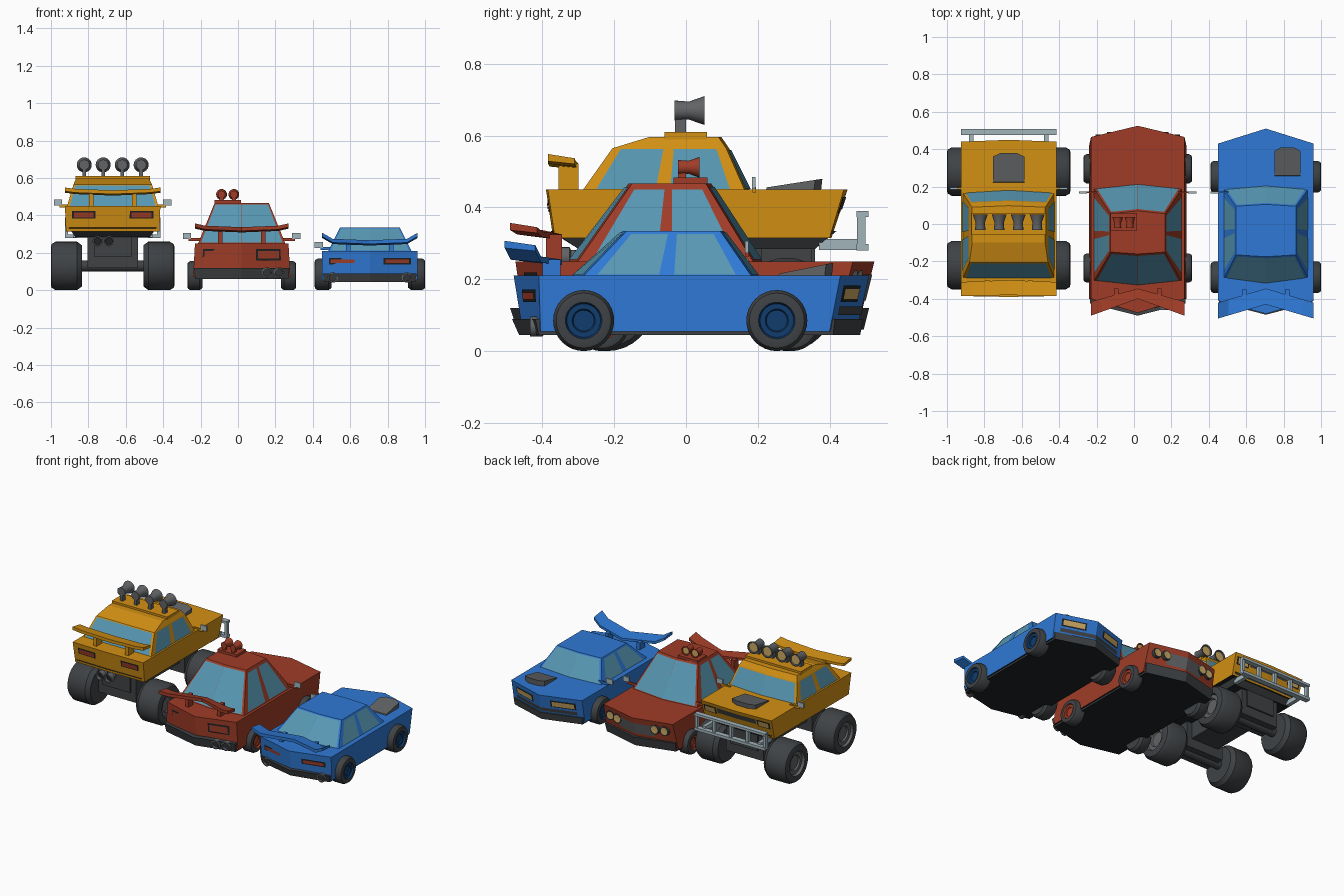
import bpy, bmesh, math

if "Cube" in bpy.data.objects:
    bpy.data.objects.remove(bpy.data.objects["Cube"])

def mat(name, r, g, b):
    m = bpy.data.materials.new(name)
    m.diffuse_color = (r, g, b, 1)
    m.use_nodes = True
    m.node_tree.nodes["Principled BSDF"].inputs["Base Color"].default_value = m.diffuse_color
    return m

BLUE = mat("blue_paint", 0.028, 0.19, 0.66)
NAVY = mat("navy_rim", 0.005, 0.045, 0.15)
RED = mat("red_paint", 0.35, 0.046, 0.02)
YELLOW = mat("yellow_paint", 0.65, 0.28, 0.007)
GLASS = mat("window_glass", 0.095, 0.31, 0.45)
TYRE = mat("dark_rubber", 0.05, 0.055, 0.06)
BLACK = mat("black_underside", 0.014, 0.016, 0.018)
GREY = mat("grey_metal", 0.12, 0.125, 0.13)
PALE = mat("pale_metal", 0.36, 0.46, 0.5)
LAMP = mat("lamp_lens", 0.62, 0.4, 0.12)
cx = 0.0  # centre of the car being built

def mesh(name, verts, faces, mats, idx=None, smooth=False, fix=True):
    me = bpy.data.meshes.new(name)
    me.from_pydata([(x + cx, y, z) for x, y, z in verts], [], faces)
    for m in mats:
        me.materials.append(m)
    if idx:
        me.polygons.foreach_set("material_index", idx)
    bm = bmesh.new()
    bm.from_mesh(me)
    if fix:
        bmesh.ops.recalc_face_normals(bm, faces=bm.faces)
    for f in bm.faces:
        f.smooth = smooth
    bm.to_mesh(me)
    bm.free()
    if smooth:
        me.set_sharp_from_angle(angle=math.radians(35))
    ob = bpy.data.objects.new(name, me)
    bpy.context.collection.objects.link(ob)
    return ob

def box(name, x0, x1, y0, y1, z0, z1, m):
    v = [(x, y, z) for z in (z0, z1) for x, y in ((x0, y0), (x1, y0), (x1, y1), (x0, y1))]
    f = [(3, 2, 1, 0), (4, 5, 6, 7)] + [(i, (i + 1) % 4, (i + 1) % 4 + 4, i + 4) for i in range(4)]
    return mesh(name, v, f, [m])

def ring(z, hw, yr, yrc, yf, yfc):
    """Six-point plan outline with pointed nose and tail."""
    return [(-hw, yr, z), (0, yrc, z), (hw, yr, z), (hw, yf, z), (0, yfc, z), (-hw, yf, z)]

def loft(name, rings, m, under=None):
    n = len(rings[0])
    v = [p for r in rings for p in r]
    f = [tuple(reversed(range(n))), tuple(range(len(v) - n, len(v)))]
    for k in range(len(rings) - 1):
        f += [(k*n + i, k*n + (i + 1) % n, k*n + n + (i + 1) % n, k*n + n + i) for i in range(n)]
    return mesh(name, v, f, [m, under or m], [1] + [0] * (len(f) - 1))

def panes(name, lo, hi, faces, u0, u1, v0, v1, m, off=0.003):
    """Thin plates on a mirrored pair of loft faces; u runs from the corner / rear."""
    for k, i in enumerate(faces):
        j = (i + 1) % 6
        a, b, c, d = lo[i], lo[j], hi[j], hi[i]
        us = (u0, u1) if k == 0 else (1 - u1, 1 - u0)
        def at(u, v):
            return [(a[q]*(1-u) + b[q]*u)*(1-v) + (d[q]*(1-u) + c[q]*u)*v for q in range(3)]
        P = [at(us[0], v0), at(us[1], v0), at(us[1], v1), at(us[0], v1)]
        e1 = [P[1][q] - P[0][q] for q in range(3)]
        e2 = [P[3][q] - P[0][q] for q in range(3)]
        n = [e1[1]*e2[2] - e1[2]*e2[1], e1[2]*e2[0] - e1[0]*e2[2], e1[0]*e2[1] - e1[1]*e2[0]]
        L = math.sqrt(sum(t*t for t in n))
        mesh(name, [[p[q] + n[q]/L*off for q in range(3)] for p in P], [(0, 1, 2, 3)], [m], fix=False)

REAR, FRONT, SIDE = (0, 1), (3, 4), (2, 5)

def lathe(name, prof, loc, axis, mats, idx, seg=24):
    """Revolve (radius, offset) points about the x or y axis."""
    v, f, ids = [], [], []
    for r, t in prof:
        for s in range(seg):
            a = 2 * math.pi * s / seg
            p, q = r * math.cos(a), r * math.sin(a)
            d = (t, p, q) if axis == 'x' else (p, t, q)
            v.append([loc[i] + d[i] for i in range(3)])
    for k in range(len(prof) - 1):
        for s in range(seg):
            e = (s + 1) % seg
            f.append((k*seg + s, k*seg + e, k*seg + seg + e, k*seg + seg + s))
            ids.append(idx[k])
    f += [tuple(range(seg)), tuple(range(len(v) - seg, len(v)))]
    ids += [idx[0], idx[-1]]
    return mesh(name, v, f, mats, ids, True)

def wheels(r, outer, w, ys, rim):
    for s in (-1, 1):
        for y in ys:
            prof = [(r*.5, -w), (r*.85, -w), (r, -w + r*.2), (r, -r*.2), (r*.9, -r*.03), (r*.8, 0), (r*.6, 0),
                    (r*.55, -r*.12), (r*.38, -r*.12), (r*.34, -r*.2), (r*.05, -r*.2)]
            lathe("wheel", [(a, s*t) for a, t in prof], (s*outer, y, r), 'x',
                  [TYRE, rim], [0]*6 + [1]*4, 32)

def roof_lamp(x, z, k, m, base):
    prof = [(.005, -.035), (.028, -.035), (.025, .005), (.04, .048), (.033, .048), (.03, .042), (.002, .042)]
    lathe("roof_lamp", [(r*k, t*k) for r, t in prof], (x, .003, z), 'y', [m, LAMP], [0]*5 + [1])
    box("lamp_stem", x - .01, x + .01, -.03*k, 0, base, z, m)

def exhaust(x, y, z, r):
    lathe("exhaust", [(.002, .05), (r*.6, .05), (r*.7, -.02), (r, -.025), (r, -.06), (r*.75, -.06), (r*.7, -.04), (.002, -.04)],
          (x, y + .06, z), 'y', [GREY, BLACK], [0]*6 + [1], 16)

def wing(m, hw, zc, ze, front, back, belt, post):
    """Rear wing swept back and up at the tips, on two posts."""
    secs = []
    for x in (-1, -.78, 0, .78, 1):
        a = abs(x)
        z = ze if a == 1 else zc + .01*a
        yf, yr = front[0] + (front[1] - front[0])*a, back[0] + (back[1] - back[0])*a
        secs.append([(x*hw, yf, z - .016), (x*hw, yf, z), (x*hw, yr, z + .012), (x*hw, yr, z - .008)])
    loft("rear_wing", secs, m)
    for s in (-.115, .115):
        box("wing_post", s - .012, s + .012, post[0], post[1], belt - .01, zc, m)

def scoop(x, y0, y1, hw, z, h):
    """Hood scoop, a wedge rising to the front."""
    plan = [(-hw, y0), (hw, y0), (hw, y1 - .02), (hw*.5, y1), (-hw*.5, y1), (-hw, y1 - .02)]
    top = [(x + a, b, z + .006 + h*(b - y0)/(y1 - y0)) for a, b in plan]
    loft("hood_scoop", [[(x + a, b - .004, z - .005) for a, b in plan], top], GREY)

def mirror(s, x, y, z, m):
    box("mirror_arm", *sorted((s*(x - .07), s*x)), y - .005, y + .005, z - .025, z - .01, m)
    box("mirror_glass", *sorted((s*(x - .015), s*(x + .03))), y - .006, y + .004, z - .015, z + .018, PALE)

def car(m, body, cabin, bumper, glass_top=.92):
    loft("car_body", body, m, BLACK)
    loft("bumper_and_floor", bumper, TYRE, BLACK)
    loft("cabin", cabin, m)
    lo, hi = cabin[0], cabin[1]
    panes("side_window", lo, hi, SIDE, .08, .45, .05, glass_top, GLASS)
    panes("side_window", lo, hi, SIDE, .54, .91, .05, glass_top, GLASS)
    panes("windscreen", lo, hi, FRONT, .06, 1, .04, .95, GLASS)
    panes("rear_window", lo, hi, REAR, .06, 1, .04, .95, GLASS)

def lights(name, b, faces, u0, u1, v0, v1, m):
    panes(name + "_frame", b[0], b[1], faces, u0 - .04, u1 + .04, v0 - .05, v1 + .05, BLACK, .002)
    panes(name, b[0], b[1], faces, u0, u1, v0, v1, m, .005)

# Blue low sports car
cx = 0.705
b = [ring(.055, .255, -.405, -.455, .40, .475), ring(.21, .255, -.41, -.48, .43, .51)]
car(BLUE, b, [ring(.205, .225, -.29, -.32, .185, .205), ring(.335, .16, -.165, -.175, .095, .105)],
    [ring(.045, .245, -.41, -.465, .41, .485), ring(.09, .25, -.42, -.485, .415, .495)])
lights("tail_light", b, REAR, .18, .68, .58, .7, RED)
lights("headlight", b, FRONT, .2, .72, .58, .78, LAMP)
panes("grille", b[0], b[1], FRONT, .15, 1, .3, .45, TYRE)
wheels(.085, .295, .09, (-.285, .253), NAVY)
wing(BLUE, .255, .255, .295, (-.345, -.42), (-.43, -.505), .21, (-.40, -.35))
scoop(.115, .26, .41, .07, .21, .03)
mirror(-1, .265, .17, .24, BLUE)
for s in (-.198, .198):
    exhaust(s, -.435, .068, .028)

# Red saloon
cx = 0.02
b = [ring(.07, .26, -.40, -.45, .42, .48), ring(.25, .25, -.40, -.475, .465, .525)]
car(RED, b, [ring(.245, .235, -.305, -.33, .19, .215), ring(.467, .145, -.15, -.16, .055, .07)],
    [ring(.06, .25, -.41, -.47, .43, .495), ring(.12, .255, -.425, -.49, .445, .51)])
lights("tail_light", b, REAR, .22, .66, .55, .78, RED)
panes("grille", b[0], b[1], FRONT, .5, 1, .4, .8, GREY)
for x in (-.195, -.135, .135, .195):
    y = .455 + .058*(1 - abs(x)/.255)
    lathe("headlight", [(.002, -.03), (.03, -.03), (.03, .012), (.023, .012), (.002, .01)],
          (x, y - .003, .195), 'y', [TYRE, LAMP], [0, 0, 0, 1], 20)
wheels(.078, .29, .08, (-.235, .295), RED)
wing(RED, .25, .325, .345, (-.345, -.415), (-.40, -.49), .25, (-.39, -.345))
for s in (-1, 1):
    mirror(s, .285, .17, .288, RED)
box("lamp_bar", -.145, -.005, -.035, .06, .462, .483, RED)
for x in (-.108, -.042):
    roof_lamp(x, .512, .72, RED, .475)
exhaust(.135, -.46, .095, .028)
exhaust(.2, -.445, .095, .028)

# Yellow monster truck
cx = -0.67
b = [ring(.315, .25, -.365, -.37, .40, .405), ring(.45, .255, -.385, -.39, .44, .45)]
car(YELLOW, b, [ring(.445, .245, -.29, -.29, .165, .18), ring(.565, .21, -.205, -.205, .112, .12),
                ring(.597, .195, -.10, -.10, .09, .098)],
    [ring(.285, .2, -.30, -.30, .36, .36), ring(.335, .235, -.375, -.38, .415, .42)], .97)
lights("tail_light", b, REAR, .18, .6, .55, .75, RED)
lights("headlight", b, FRONT, .1, .38, .55, .8, LAMP)
panes("grille", b[0], b[1], FRONT, .45, 1, .6, .85, TYRE)
ys = (-.22, .28)
wheels(.13, .33, .165, ys, GREY)
box("chassis", -.1, .1, -.3, .36, .18, .3, TYRE)
for y in ys:
    box("axle_block", -.135, .135, y - .07, y + .07, .12, .285, TYRE)
    lathe("axle", [(.03, -.2), (.03, .2)], (0, y, .13), 'x', [TYRE], [0], 16)
wing(YELLOW, .255, .522, .537, (-.30, -.31), (-.38, -.385), .45, (-.355, -.30))
scoop(0, .225, .38, .085, .45, .024)
for s in (-1, 1):
    mirror(s, .285, .19, .467, YELLOW)
    exhaust(.03*s - .05, -.36, .262, .028)
box("lamp_bar", -.2, .2, -.06, .058, .59, .61, YELLOW)
for x in (-.152, -.051, .051, .152):
    roof_lamp(x, .67, 1, GREY, .605)

# Front guard bars
box("guard_top_rail", -.255, .255, .475, .508, .374, .39, PALE)
box("guard_bottom_rail", -.255, .255, .475, .508, .28, .298, PALE)
for x in (-.247, -.12, 0, .12, .247):
    box("guard_upright", x - .009, x + .009, .476, .5, .285, .38, PALE)
for x in (-.2, .2):
    box("guard_bracket", x - .012, x + .012, .37, .485, .282, .312, PALE)
